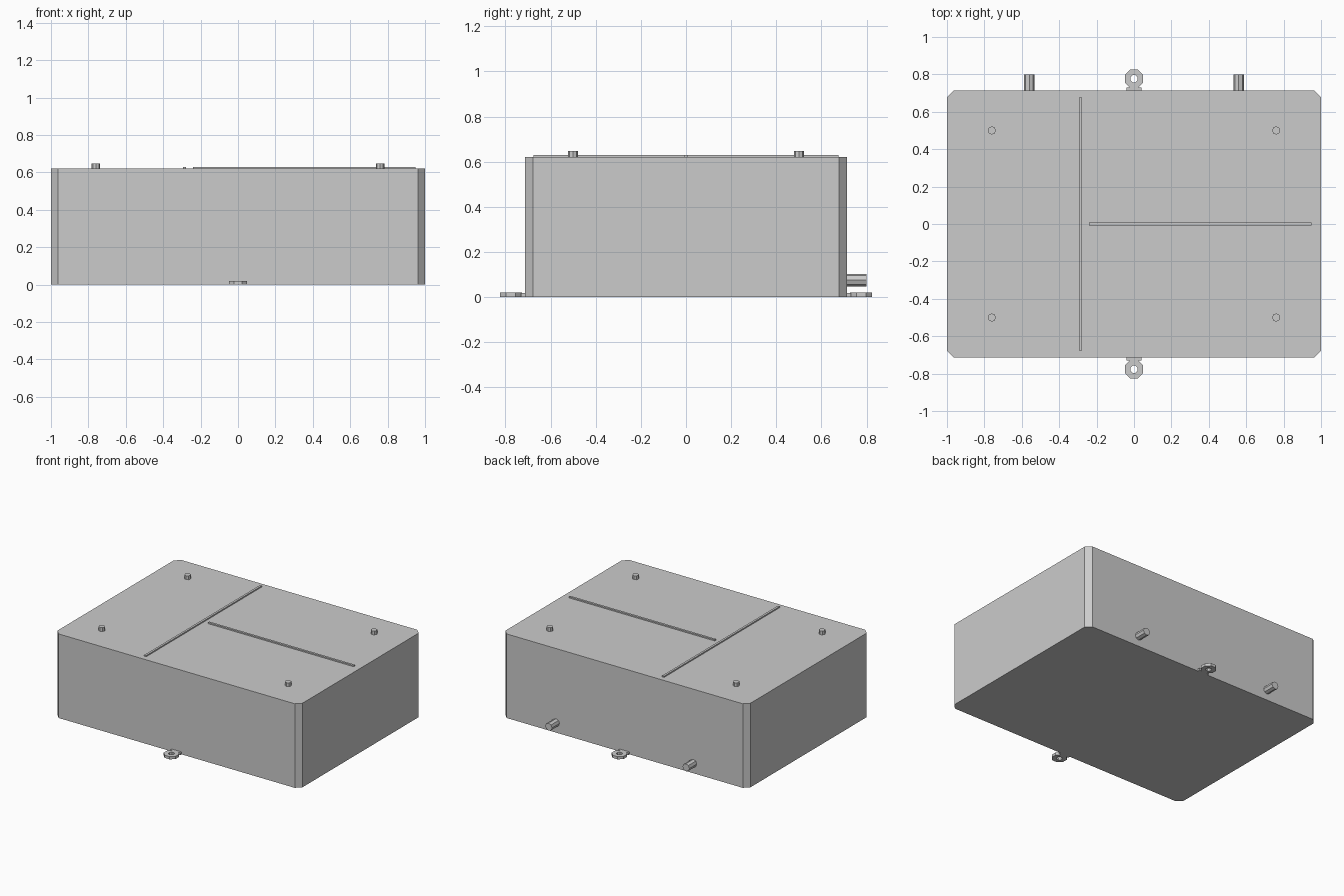
import bpy, bmesh, math
from mathutils import Matrix

cube = bpy.data.objects.get("Cube")
if cube:
    bpy.data.objects.remove(cube, do_unlink=True)

GREY = (0.6, 0.6, 0.6, 1)
mat = bpy.data.materials.new("plain grey")
mat.use_nodes = True
mat.diffuse_color = GREY
mat.node_tree.nodes["Principled BSDF"].inputs["Base Color"].default_value = GREY

HALF_Y, TOP = 0.714, 0.62


def finish(name, bm):
    bmesh.ops.recalc_face_normals(bm, faces=bm.faces)
    mesh = bpy.data.meshes.new(name)
    bm.to_mesh(mesh)
    bm.free()
    mesh.materials.append(mat)
    obj = bpy.data.objects.new(name, mesh)
    bpy.context.collection.objects.link(obj)
    return obj


def box(name, x0, x1, y0, y1, z0, z1, chamfer=0):
    bm = bmesh.new()
    bmesh.ops.create_cube(bm, size=1)
    for v in bm.verts:
        v.co.x = x1 if v.co.x > 0 else x0
        v.co.y = y1 if v.co.y > 0 else y0
        v.co.z = z1 if v.co.z > 0 else z0
    if chamfer:
        upright = [e for e in bm.edges
                   if abs(e.verts[0].co.z - e.verts[1].co.z) > 0.1]
        bmesh.ops.bevel(bm, geom=upright, offset=chamfer, segments=1,
                        affect='EDGES')
    return finish(name, bm)


def cylinder(name, centre, radius, depth, sides=8, along_y=False):
    bm = bmesh.new()
    bmesh.ops.create_cone(bm, cap_ends=True, segments=sides, radius1=radius,
                          radius2=radius, depth=depth)
    if along_y:
        bm.transform(Matrix.Rotation(math.pi / 2, 4, 'X'))
    bm.transform(Matrix.Translation(centre))
    return finish(name, bm)


def ring(name, y, outer, inner, height, sides=8):
    # Flat washer: one rectangular section joined around the centre
    bm = bmesh.new()
    section = [(inner, 0), (outer, 0), (outer, height), (inner, height)]
    loops = []
    for i in range(sides):
        a = math.tau * (i + 0.5) / sides
        loops.append([bm.verts.new((r * math.cos(a), y + r * math.sin(a), z))
                      for r, z in section])
    for i in range(sides):
        a, b = loops[i], loops[(i + 1) % sides]
        for j in range(4):
            k = (j + 1) % 4
            bm.faces.new((a[j], b[j], b[k], a[k]))
    return finish(name, bm)


# Case with chamfered upright corners
box("case", -1, 1, -HALF_Y, HALF_Y, 0, TOP, 0.037)

# Raised ribs on the lid
box("long_rib", -0.293, -0.277, -0.675, 0.675, TOP - 0.01, 0.629)
box("cross_rib", -0.24, 0.95, -0.008, 0.008, TOP - 0.01, 0.629)

# Lid studs
for sx, side in ((-1, "right"), (1, "left")):
    for sy, end in ((-1, "front"), (1, "back")):
        cylinder(f"{end}_{side}_stud", (sx * 0.76, sy * 0.5, 0.629),
                 0.022, 0.038)
    # Ports on the back wall
    cylinder(f"{side}_port", (sx * 0.56, 0.75, 0.075), 0.028, 0.1,
             along_y=True)

# Mounting lugs at front and back
for s, end in ((-1, "front"), (1, "back")):
    ring(f"{end}_lug", s * 0.776, 0.053, 0.021, 0.02)
    y0, y1 = sorted((s * 0.70, s * 0.73))
    box(f"{end}_lug_tab", -0.04, 0.04, y0, y1, 0, 0.018)
